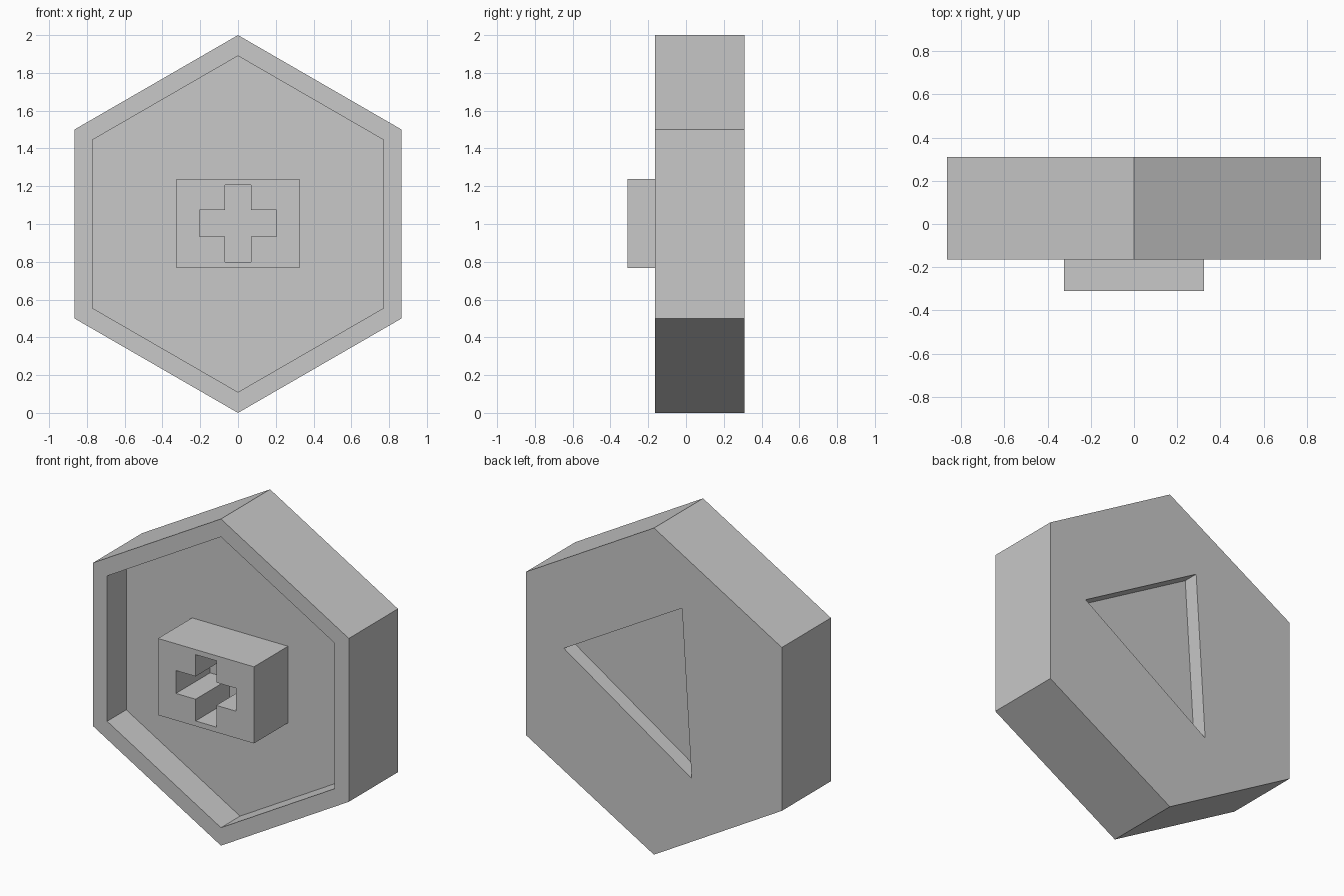
import bpy
import bmesh
from math import sin, cos, pi

if "Cube" in bpy.data.objects:
    bpy.data.objects.remove(bpy.data.objects["Cube"], do_unlink=True)

# One plain grey for everything
grey = bpy.data.materials.new("light_grey")
grey.use_nodes = True
grey.diffuse_color = (0.58, 0.58, 0.58, 1)
grey.node_tree.nodes["Principled BSDF"].inputs["Base Color"].default_value = (0.58, 0.58, 0.58, 1)


def prism(name, outline, front, back):
    """Extrude an (x, z) outline along y from front to back."""
    bm = bmesh.new()
    face = bm.faces.new([bm.verts.new((x, front, z)) for x, z in outline])
    result = bmesh.ops.extrude_face_region(bm, geom=[face])
    moved = [v for v in result["geom"] if isinstance(v, bmesh.types.BMVert)]
    bmesh.ops.translate(bm, vec=(0, back - front, 0), verts=moved)
    bmesh.ops.recalc_face_normals(bm, faces=bm.faces)
    mesh = bpy.data.meshes.new(name)
    bm.to_mesh(mesh)
    bm.free()
    mesh.materials.append(grey)
    obj = bpy.data.objects.new(name, mesh)
    bpy.context.collection.objects.link(obj)
    return obj


def cut(target, cutter):
    """Subtract the cutter from the target, then discard it."""
    cutter.hide_render = True
    mod = target.modifiers.new("cut", "BOOLEAN")
    mod.operation = "DIFFERENCE"
    mod.solver = "EXACT"
    mod.object = cutter
    bpy.context.view_layer.objects.active = target
    bpy.ops.object.modifier_apply(modifier=mod.name)
    bpy.data.objects.remove(cutter, do_unlink=True)


def hexagon(radius):
    return [(radius * sin(i * pi / 3), 1 + radius * cos(i * pi / 3)) for i in range(6)]


FRONT, FLOOR, BACK = -0.165, 0.02, 0.31

# Hexagonal body with a rimmed recess in front and a triangular pocket behind
body = prism("hexagonal_body", hexagon(1.0), FRONT, BACK)
cut(body, prism("front_recess", hexagon(0.89), FRONT - 0.1, FLOOR))
triangle = [(0.61, 1.10), (-0.19, 1.56), (-0.255, 0.535)]
cut(body, prism("back_pocket", triangle, BACK - 0.094, BACK + 0.1))

# Raised block standing on the recess floor
w, low, high = 0.325, 0.768, 1.237
block = prism("raised_block", [(-w, low), (w, low), (w, high), (-w, high)], -0.31, FLOOR)

# Cross-shaped hole through the block
a, b = 0.07, 0.203
cross = [(-a, -b), (a, -b), (a, -a), (b, -a), (b, a), (a, a),
         (a, b), (-a, b), (-a, a), (-b, a), (-b, -a), (-a, -a)]
cut(block, prism("cross_hole", [(x, z + 1.003) for x, z in cross], -0.4, FLOOR + 0.1))
